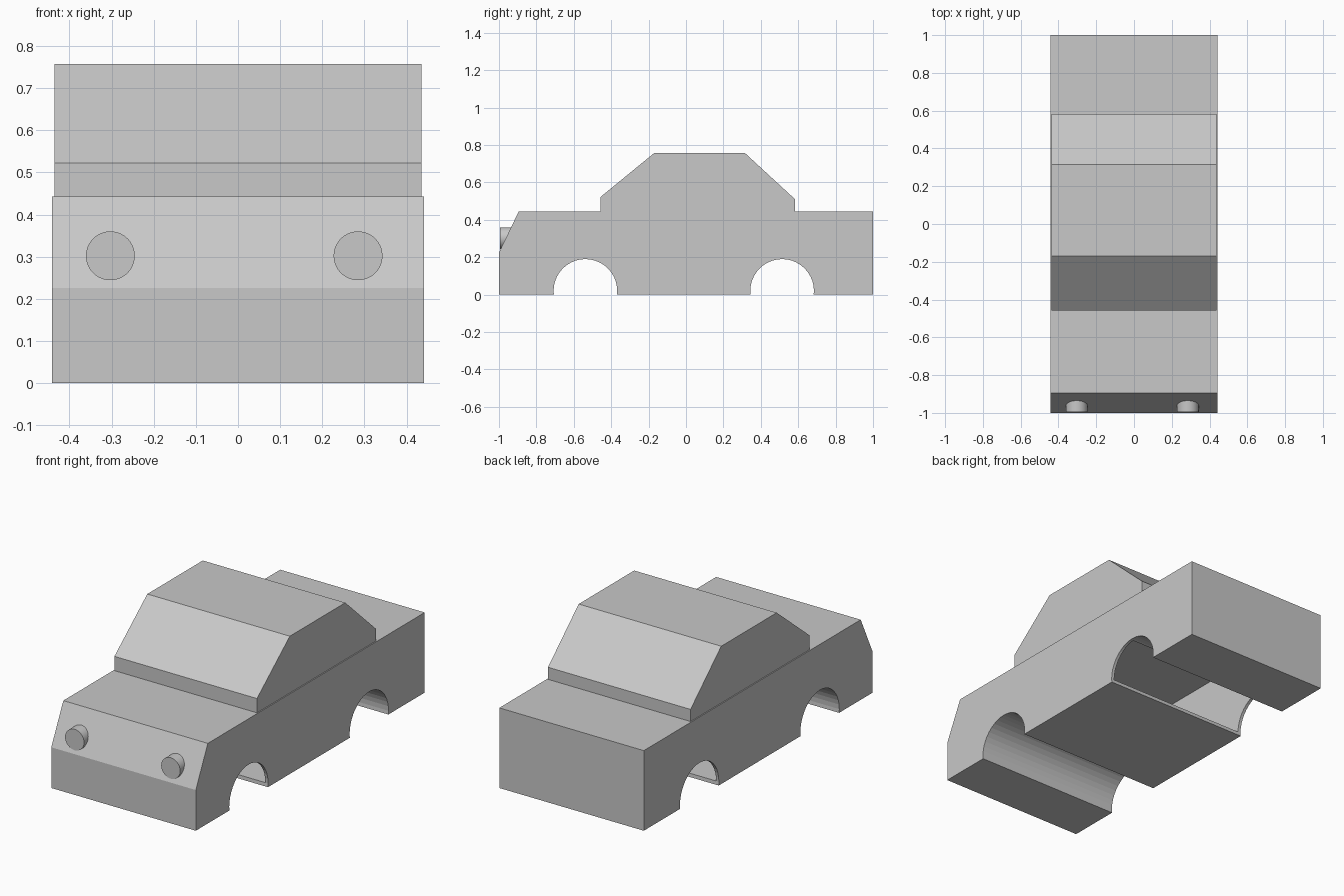
import bpy
import bmesh
from math import radians
from mathutils import Matrix, Vector

cube = bpy.data.objects.get("Cube")
if cube:
    bpy.data.objects.remove(cube, do_unlink=True)

# One plain grey for every part
grey = bpy.data.materials.new("plain_grey")
grey.use_nodes = True
colour = (0.58, 0.58, 0.58, 1)
grey.diffuse_color = colour
grey.node_tree.nodes["Principled BSDF"].inputs["Base Color"].default_value = colour


def make_object(name, bm):
    bmesh.ops.recalc_face_normals(bm, faces=bm.faces)
    mesh = bpy.data.meshes.new(name)
    bm.to_mesh(mesh)
    bm.free()
    mesh.materials.append(grey)
    obj = bpy.data.objects.new(name, mesh)
    bpy.context.collection.objects.link(obj)
    return obj


def extrude_profile(name, profile, half_width):
    """Side outline (y, z) extruded across the width."""
    bm = bmesh.new()
    face = bm.faces.new([bm.verts.new((-half_width, y, z)) for y, z in profile])
    new = bmesh.ops.extrude_face_region(bm, geom=[face])["geom"]
    verts = [v for v in new if isinstance(v, bmesh.types.BMVert)]
    bmesh.ops.translate(bm, verts=verts, vec=Vector((2 * half_width, 0, 0)))
    return make_object(name, bm)


def cylinder(name, centre, radius, depth, axis, sides):
    bm = bmesh.new()
    turn = Matrix.Rotation(radians(90), 4, axis)
    bmesh.ops.create_cone(bm, cap_ends=True, segments=sides, radius1=radius,
                          radius2=radius, depth=depth,
                          matrix=Matrix.Translation(centre) @ turn)
    return make_object(name, bm)


def cut(target, cutter):
    cutter.hide_render = True
    mod = target.modifiers.new(cutter.name, "BOOLEAN")
    mod.operation = "DIFFERENCE"
    mod.solver = "EXACT"
    mod.object = cutter
    bpy.context.view_layer.objects.active = target
    bpy.ops.object.modifier_apply(modifier=mod.name)
    bpy.data.objects.remove(cutter, do_unlink=True)


# Lower body with sloping nose
body = extrude_profile("body", [(-1, 0), (-1, 0.225), (-0.895, 0.443),
                                (1, 0.443), (1, 0)], 0.442)

# Hollow interior between the wheel arches
cut(body, extrude_profile("interior_cutter", [(-0.46, 0.02), (-0.46, 0.425),
                                              (0.5, 0.425), (0.5, 0.02)], 0.425))

# Wheel arches right through the body
for label, y in (("front", -0.538), ("rear", 0.514)):
    cut(body, cylinder(label + "_arch_cutter", (0, y, 0.02), 0.17, 1.2, "Y", 40))

# Cabin
extrude_profile("cabin", [(-0.457, 0.43), (-0.457, 0.522), (-0.17, 0.757),
                          (0.315, 0.757), (0.583, 0.51), (0.583, 0.43)], 0.436)

# Headlights
for side, x in (("right", -0.303), ("left", 0.285)):
    lamp = cylinder(side + "_headlight", (x, -0.945, 0.302), 0.058, 0.1, "X", 40)
    bpy.ops.object.select_all(action="DESELECT")
    lamp.select_set(True)
    bpy.context.view_layer.objects.active = lamp
    bpy.ops.object.shade_smooth_by_angle(angle=radians(30))
